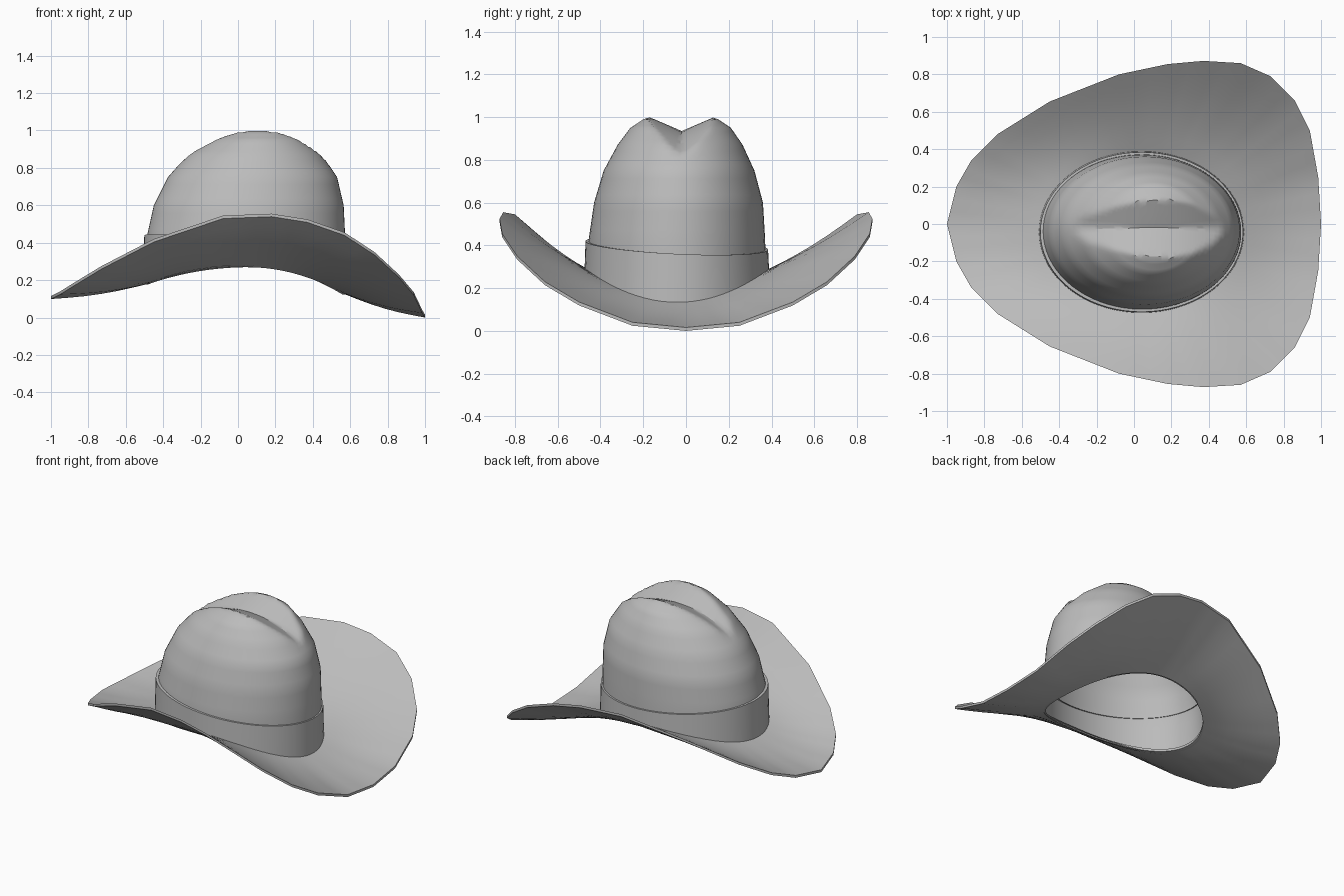
import bpy, math

if "Cube" in bpy.data.objects:
    bpy.data.objects.remove(bpy.data.objects["Cube"])

felt = bpy.data.materials.new("grey felt")
felt.diffuse_color = (0.5, 0.5, 0.5, 1)
felt.use_nodes = True
felt.node_tree.nodes["Principled BSDF"].inputs["Base Color"].default_value = felt.diffuse_color


def grid_object(name, rows, cap=False, join_rows=False, angle=32):
    """Skin closed rings of points into a smooth-shaded object."""
    n = len(rows[0])
    verts = [p for row in rows for p in row]
    faces = []
    for r in range(len(rows) if join_rows else len(rows) - 1):
        a, b = r * n, ((r + 1) % len(rows)) * n
        for i in range(n):
            j = (i + 1) % n
            faces.append((a + i, a + j, b + j, b + i))
    if cap:
        last = (len(rows) - 1) * n
        verts.append(cap)
        faces += [(last + i, last + (i + 1) % n, len(verts) - 1) for i in range(n)]
    me = bpy.data.meshes.new(name)
    me.from_pydata(verts, [], faces)
    me.materials.append(felt)
    me.shade_smooth()
    me.set_sharp_from_angle(angle=math.radians(angle))
    ob = bpy.data.objects.new(name, me)
    bpy.context.collection.objects.link(ob)
    return ob


def lerp(a, b, t):
    return tuple(p + (q - p) * t for p, q in zip(a, b))


def base_z(x):
    """Saddle-shaped line where the crown meets the brim."""
    d = (x - 0.05) / 0.53
    return 0.285 - (0.15 if d > 0 else 0.09) * d * d


CX, CY = 0.05, -0.04

# Brim: half outline (x, y, z) from front to back, mirrored
half = [(1.0, 0, .016), (.985, .25, .04), (.94, .5, .135), (.86, .66, .23),
        (.73, .79, .35), (.57, .86, .455), (.37, .872, .525), (.18, .855, .555),
        (-.08, .8, .545), (-.45, .655, .42), (-.73, .48, .275), (-.87, .34, .19),
        (-.95, .2, .14), (-1.0, 0, .115)]
outline = half + [(x, -y, z) for x, y, z in half[-2:0:-1]]
outer = []
for i, p in enumerate(outline):
    q = outline[(i + 1) % len(outline)]
    outer += [lerp(p, q, k / 3) for k in range(3)]
inner = []
for x, y, z in outer:
    a = math.atan2((y - CY) / 0.42, (x - CX) / 0.52)
    ix = CX + 0.52 * math.cos(a)
    inner.append((ix, CY + 0.42 * math.sin(a), base_z(ix)))
rings = []
for k in range(7):
    t = k / 6
    ring = []
    for p, q in zip(inner, outer):
        x, y, z = lerp(p, q, t)
        ring.append((x, y, z - 0.015 * math.sin(math.pi * t)))
    rings.append(ring)
# underside follows the top, pulled in a touch at the edge
under = [[(x, y, z - 0.016) for x, y, z in ring] for ring in rings]
grid_object("brim", under + rings[::-1], join_rows=True)

# Crown: (z, x min, x max, y min, y max) for each level
levels = [(.28, -.505, .575, -.462, .375), (.43, -.488, .573, -.455, .37),
          (.60, -.45, .565, -.43, .36), (.75, -.375, .53, -.385, .32),
          (.87, -.27, .45, -.32, .265), (.95, -.15, .365, -.26, .21),
          (.99, -.07, .30, -.20, .15), (1.02, .03, .18, -.10, .06)]
N = 72


def dent_z(x, y):
    """Lengthwise crease: a valley that drops towards both ends."""
    return 0.935 - 0.11 * ((x - 0.09) / 0.38) ** 2 + 0.43 * abs(y + 0.02)


rows = []
steps = [lerp(a, b, k / 4) for a, b in zip(levels, levels[1:]) for k in range(4)]
for k, (z, x0, x1, y0, y1) in enumerate(steps + [levels[-1]]):
    row = []
    for i in range(N):
        a = 2 * math.pi * i / N
        x = (x0 + x1) / 2 + (x1 - x0) / 2 * math.cos(a)
        y = (y0 + y1) / 2 + (y1 - y0) / 2 * math.sin(a)
        h = z
        if k < 5:   # lower rows spread down to the brim line
            low = base_z(x) - 0.01
            h = low + (levels[1][0] - low) * k / 4
        row.append((x, y, min(h, dent_z(x, y))))
    rows.append(row)
grid_object("crown", rows, cap=(.1, -.02, dent_z(.1, -.02)))

# Hat band: thin raised loop around the foot of the crown
loops = [[], [], [], []]
for i in range(N):
    a = 2 * math.pi * i / N
    c, s = math.cos(a), math.sin(a)
    top = 0.36 + 0.04 * (1 - c) - 0.02 * s
    ox, oy = 0.04 + 0.548 * c, -0.043 + 0.432 * s
    tx, ty = 0.041 + 0.542 * c, -0.043 + 0.427 * s
    foot = base_z(ox) - 0.008
    loops[0].append((0.04 + 0.52 * c, -0.043 + 0.405 * s, foot))
    loops[1].append((ox, oy, foot))
    loops[2].append((tx, ty, top))
    loops[3].append((0.04 + 0.52 * c, -0.043 + 0.405 * s, top))
grid_object("hat_band", loops)
